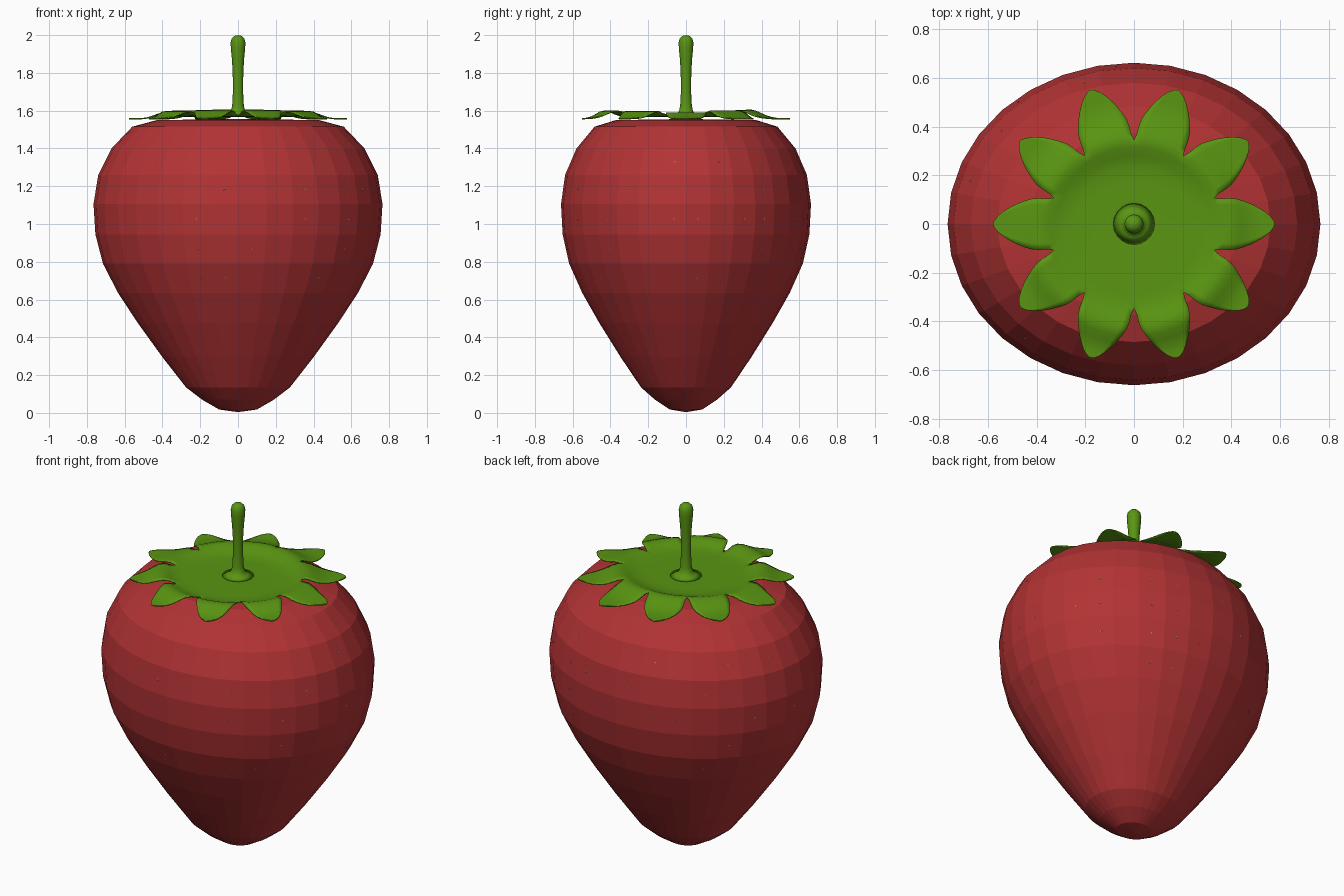
import bpy, bmesh, random
from math import sin, cos, pi, radians, exp
from mathutils import Matrix, Vector

if "Cube" in bpy.data.objects:
    bpy.data.objects.remove(bpy.data.objects["Cube"])


def material(name, rgb):
    m = bpy.data.materials.new(name)
    m.use_nodes = True
    m.diffuse_color = (*rgb, 1)
    m.node_tree.nodes["Principled BSDF"].inputs["Base Color"].default_value = (*rgb, 1)
    return m


red = material("berry red", (0.45, 0.033, 0.035))
green = material("leaf green", (0.1, 0.3, 0.006))
yellow = material("seed yellow", (0.55, 0.4, 0.08))


def finish(bm, name, mat, smooth=False):
    bmesh.ops.remove_doubles(bm, verts=bm.verts, dist=0.0005)
    bmesh.ops.recalc_face_normals(bm, faces=bm.faces)
    mesh = bpy.data.meshes.new(name)
    bm.to_mesh(mesh)
    bm.free()
    mesh.materials.append(mat)
    ob = bpy.data.objects.new(name, mesh)
    bpy.context.collection.objects.link(ob)
    if smooth:
        for p in mesh.polygons:
            p.use_smooth = True
    return ob


def lathe(profile, sides, squash=1.0):
    """Revolve (radius, height) points; squash narrows the depth."""
    bm = bmesh.new()
    rings = []
    for r, z in profile:
        if r == 0:
            rings.append([bm.verts.new((0, 0, z))] * sides)
        else:
            angles = [2 * pi * i / sides for i in range(sides)]
            rings.append([bm.verts.new((r * cos(a), r * squash * sin(a), z)) for a in angles])
    for low, high in zip(rings, rings[1:]):
        for i in range(sides):
            j = (i + 1) % sides
            corners = dict.fromkeys((low[i], low[j], high[j], high[i]))
            bm.faces.new(list(corners))
    return bm


# Faceted oval fruit
fruit_profile = [(0, 0.004), (0.10, 0.018), (0.19, 0.07), (0.275, 0.135), (0.40, 0.295),
                 (0.53, 0.475), (0.635, 0.635), (0.715, 0.79), (0.755, 0.945),
                 (0.765, 1.105), (0.74, 1.26), (0.67, 1.40), (0.56, 1.515),
                 (0.43, 1.55), (0, 1.556)]
fruit = finish(lathe(fruit_profile, 32, 0.865), "fruit", red)

# Tiny seeds barely breaking the skin
random.seed(4)
spots = [p for p in fruit.data.polygons if 0.65 < p.center.z < 1.35]
bm = bmesh.new()
for p in random.sample(spots, 50):
    place = Matrix.Translation(p.center) @ p.normal.to_track_quat("Z", "Y").to_matrix().to_4x4()
    size = Matrix.Diagonal(Vector((0.004, 0.006, 0.003, 1)))
    bmesh.ops.create_icosphere(bm, subdivisions=1, radius=1, matrix=place @ size)
finish(bm, "seeds", yellow)

# Leafy cap: ten wedges from centre to leaf tip, welded into one sheet
LEAVES, ACROSS, BASE = 10, 8, 0.345
half = pi / LEAVES
leaf_rows = [(0.37, 0.104, 0.015), (0.40, 0.106, 0.01), (0.43, 0.104, 0.01),
             (0.46, 0.095, 0.01), (0.49, 0.083, 0.01), (0.52, 0.069, 0.012),
             (0.55, 0.052, 0.015), (0.57, 0.034, 0.012), (0.578, 0.015, 0.005)]


def cap_height(r, direction):
    crest = 0.39 - 0.05 * sin(direction)
    rise = 0.02 + 0.014 * abs(sin(direction))
    z = 1.572 + rise * exp(-((r - crest) / 0.065) ** 2)
    return z - 0.012 * max(0, min(1, (r - 0.4) / 0.1))


bm = bmesh.new()
for n in range(LEAVES):
    heading = 2 * pi * n / LEAVES
    rows = []
    steps = [k / ACROSS * 2 - 1 for k in range(ACROSS + 1)]
    for r in (0.02, 0.1, 0.18, 0.24, 0.28, 0.315, BASE):
        rows.append([(r * cos(u * half), r * sin(u * half)) for u in steps])
    for r, width, bow in leaf_rows:
        rows.append([(r - bow * u * u, width * u) for u in steps])
    grid = []
    for row in rows:
        line = []
        for x, y in row:
            v = Vector((x, y, 0))
            v.rotate(Matrix.Rotation(heading, 3, "Z"))
            r = v.length
            direction = heading if r > BASE + 0.002 else Vector((v.x, v.y)).angle_signed(Vector((1, 0)))
            v.z = cap_height(r, direction)
            line.append(bm.verts.new(v))
        grid.append(line)
    for a, b in zip(grid, grid[1:]):
        for i in range(ACROSS):
            bm.faces.new((a[i], a[i + 1], b[i + 1], b[i]))
cap = finish(bm, "leaf_cap", green, smooth=True)
if sum(p.normal.z for p in cap.data.polygons) < 0:
    cap.data.flip_normals()
thick = cap.modifiers.new("thickness", "SOLIDIFY")
thick.thickness = 0.006
thick.offset = -1

# Stem flaring into the cap, with a rounded knob end
stem_profile = [(0, 1.57), (0.085, 1.572), (0.055, 1.58), (0.038, 1.595), (0.031, 1.625),
                (0.027, 1.70), (0.028, 1.80), (0.032, 1.87), (0.038, 1.93), (0.039, 1.96),
                (0.034, 1.982), (0.02, 1.996), (0, 2.0)]
finish(lathe(stem_profile, 20), "stem", green, smooth=True)
